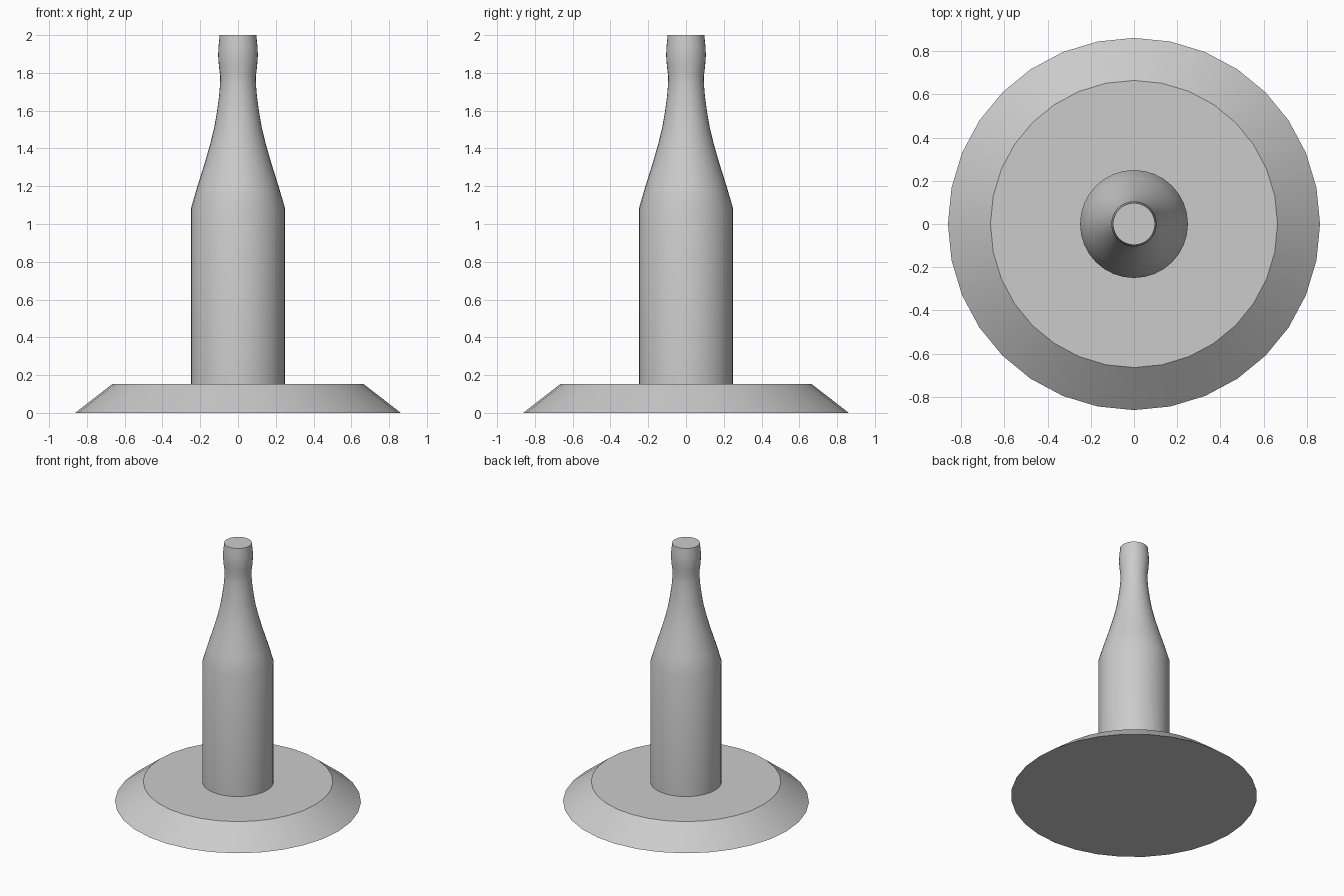
import bpy
import math
import bmesh

cube = bpy.data.objects.get("Cube")
if cube:
    bpy.data.objects.remove(cube, do_unlink=True)

# Single grey finish
grey = bpy.data.materials.new("plain_grey")
grey.use_nodes = True
colour = (0.6, 0.6, 0.6, 1)
grey.diffuse_color = colour
grey.node_tree.nodes["Principled BSDF"].inputs["Base Color"].default_value = colour


def lathe(name, profile, sides):
    """Revolve (radius, height) points about z and cap both ends."""
    bm = bmesh.new()
    rings = [[bm.verts.new((r * math.cos(math.tau * i / sides),
                            r * math.sin(math.tau * i / sides), z))
              for i in range(sides)] for r, z in profile]
    for low, high in zip(rings, rings[1:]):
        for i in range(sides):
            j = (i + 1) % sides
            bm.faces.new((low[i], low[j], high[j], high[i]))
    bm.faces.new(rings[0][::-1])
    bm.faces.new(rings[-1])
    mesh = bpy.data.meshes.new(name)
    bm.to_mesh(mesh)
    bm.free()
    mesh.materials.append(grey)
    obj = bpy.data.objects.new(name, mesh)
    bpy.context.collection.objects.link(obj)
    bpy.ops.object.select_all(action="DESELECT")
    obj.select_set(True)
    bpy.context.view_layer.objects.active = obj
    bpy.ops.object.shade_smooth_by_angle(angle=math.radians(30))
    return obj


# Bevelled round base
lathe("base", [(0.862, 0), (0.665, 0.153)], 32)

# Bottle: straight body, tapering shoulder, narrow neck and swollen lip
lathe("bottle", [(0.25, 0.153), (0.25, 1.08), (0.215, 1.2), (0.177, 1.32),
                 (0.148, 1.42), (0.126, 1.51), (0.112, 1.59), (0.1, 1.68),
                 (0.095, 1.74), (0.094, 1.78), (0.101, 1.835),
                 (0.105, 1.89), (0.104, 1.93), (0.097, 2)], 32)
